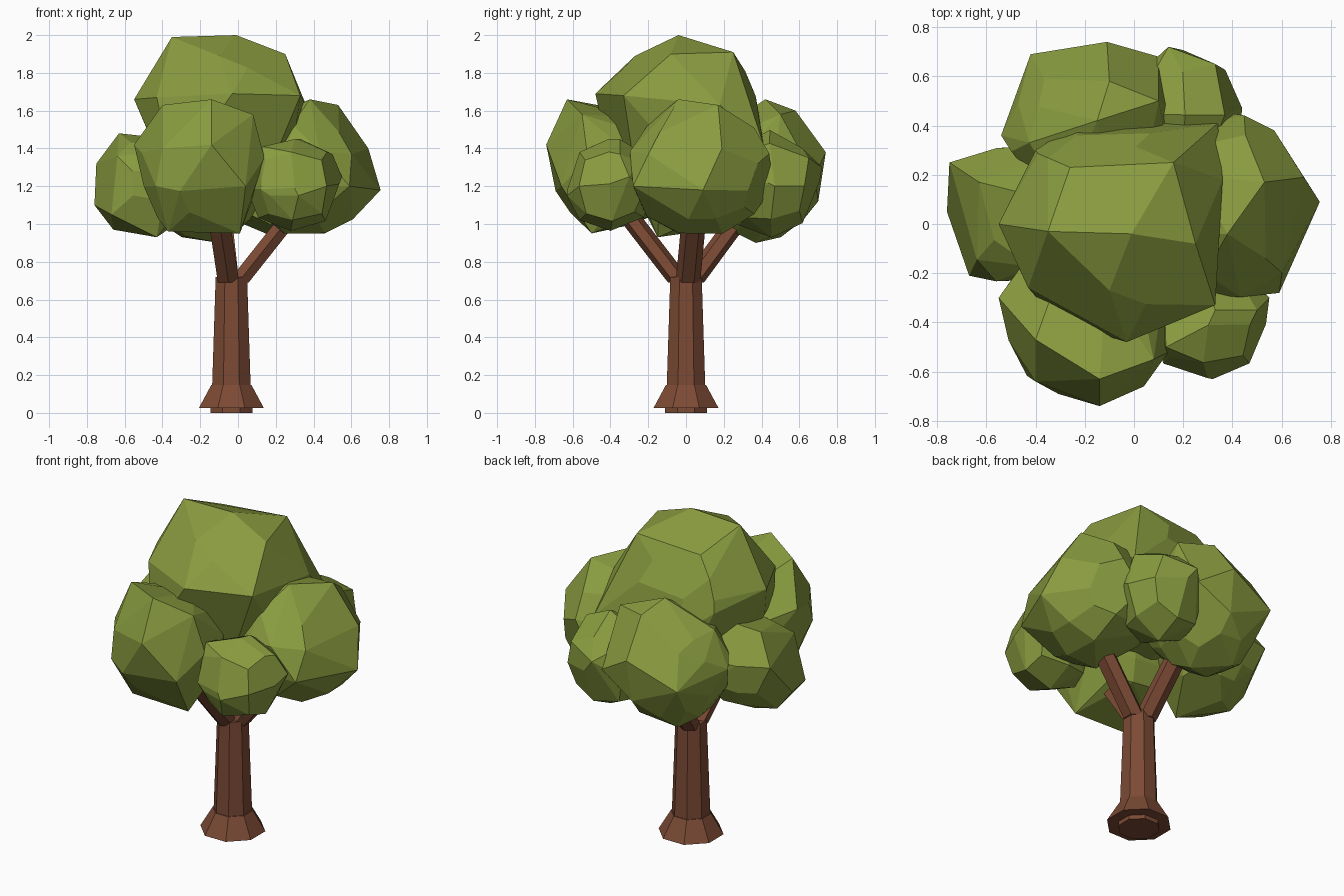
import bpy, bmesh, math, random
from mathutils import Vector

if "Cube" in bpy.data.objects:
    bpy.data.objects.remove(bpy.data.objects["Cube"])


def material(name, rgb):
    m = bpy.data.materials.new(name)
    m.use_nodes = True
    m.diffuse_color = (*rgb, 1)
    bsdf = m.node_tree.nodes["Principled BSDF"]
    bsdf.inputs["Base Color"].default_value = (*rgb, 1)
    bsdf.inputs["Roughness"].default_value = 0.9
    return m


leaf = material("leaf green", (0.25, 0.33, 0.05))
bark = material("bark brown", (0.2, 0.069, 0.035))


def finish(name, bm, mat):
    bmesh.ops.recalc_face_normals(bm, faces=bm.faces)
    mesh = bpy.data.meshes.new(name)
    bm.to_mesh(mesh)
    bm.free()
    mesh.materials.append(mat)
    obj = bpy.data.objects.new(name, mesh)
    bpy.context.collection.objects.link(obj)
    return obj


def tube(name, rings, sides):
    """Faceted tube through (centre, radius) rings, capped at both ends."""
    bm = bmesh.new()
    loops = []
    for centre, r in rings:
        turn = [math.tau * (i + 0.5) / sides for i in range(sides)]
        loops.append([bm.verts.new(Vector(centre) + Vector((r * math.cos(a), r * math.sin(a), 0)))
                      for a in turn])
    for low, high in zip(loops, loops[1:]):
        for i in range(sides):
            j = (i + 1) % sides
            bm.faces.new((low[i], low[j], high[j], high[i]))
    bm.faces.new(loops[0][::-1])
    bm.faces.new(loops[-1])
    return finish(name, bm, bark)


def foliage(name, low, high, corners, cuts, seed):
    """Chunky faceted clump: a rough ball in the box low-high, pulled out to a few corners."""
    rng = random.Random(seed)
    low, high = Vector(low), Vector(high)
    middle, half = (low + high) / 2, (high - low) / 2
    bm = bmesh.new()
    bmesh.ops.create_cube(bm, size=2)
    bmesh.ops.subdivide_edges(bm, edges=bm.edges[:], cuts=cuts, use_grid_fill=True)
    for v in bm.verts:
        jitter = Vector([rng.uniform(-0.07, 0.07) for _ in range(3)])
        v.co = middle + (v.co.normalized() + jitter) * half
    for corner in corners:
        bm.verts.new(corner)
    # Keep only the outer hull so every facet is flat, then merge shallow ones
    bmesh.ops.delete(bm, geom=bm.faces[:] + bm.edges[:], context='EDGES_FACES')
    bmesh.ops.convex_hull(bm, input=bm.verts[:])
    bmesh.ops.delete(bm, geom=[v for v in bm.verts if not v.link_faces], context='VERTS')
    bmesh.ops.dissolve_limit(bm, angle_limit=math.radians(12),
                             verts=bm.verts[:], edges=bm.edges[:])
    return finish(name, bm, leaf)


# Trunk and flared root collar
cx = -0.035
tube("trunk", [((cx, 0, 0.1), 0.112), ((cx, 0, 0.15), 0.11), ((cx, 0, 0.72), 0.09)], 8)
tube("root_collar", [((cx, 0, 0), 0.12), ((cx, 0, 0.025), 0.12),
                     ((cx, 0, 0.026), 0.186), ((cx, 0, 0.148), 0.115)], 8)

# Three branches spreading from the top of the trunk
for name, start, end in (("left_branch", (0.0, 0.01, 0.69), (0.42, 0.06, 1.22)),
                         ("front_branch", (-0.05, -0.03, 0.69), (-0.13, -0.44, 1.22)),
                         ("back_branch", (-0.05, 0.03, 0.69), (-0.11, 0.42, 1.22))):
    tube(name, [(start, 0.065), (end, 0.065)], 6)

# Foliage clumps
foliage("crown_foliage", (-0.5, -0.43, 1.18), (0.35, 0.43, 1.93),
        [(-0.35, -0.03, 1.99), (-0.01, -0.04, 2), (0.16, 0.25, 1.91), (0.25, -0.08, 1.9),
         (-0.1, -0.27, 1.89), (-0.26, 0.23, 1.88), (-0.03, -0.48, 1.69), (0.33, -0.33, 1.68),
         (-0.43, -0.26, 1.67), (-0.55, 0, 1.66), (0.36, 0.18, 1.63), (0.34, 0.41, 1.42),
         (-0.4, 0.3, 1.58)], 2, 1)
foliage("front_foliage", (-0.53, -0.7, 0.95), (0.13, -0.06, 1.6),
        [(-0.4, -0.47, 1.63), (-0.14, -0.63, 1.66), (-0.14, -0.74, 1.42), (-0.4, -0.64, 1.4),
         (-0.55, -0.3, 1.42), (0.08, -0.55, 1.58), (0.14, -0.52, 1.35), (-0.37, -0.5, 0.96),
         (0.01, -0.5, 0.95), (0.04, -0.66, 1.2)], 2, 2)
foliage("left_foliage", (0, -0.31, 0.94), (0.7, 0.46, 1.61),
        [(0.53, 0.17, 1.63), (0.38, -0.04, 1.66), (0.57, 0.38, 1.32), (0.755, 0.09, 1.18),
         (0.59, -0.28, 1.2), (0.69, 0.19, 1.4), (0.61, -0.05, 1.44), (0.57, 0.05, 1.0),
         (0.33, 0.46, 1.2)], 2, 3)
foliage("right_foliage", (-0.74, -0.25, 0.96), (-0.2, 0.33, 1.47),
        [(-0.75, 0.25, 1.32), (-0.76, 0.05, 1.1), (-0.63, 0.17, 1.48), (-0.67, -0.21, 1.05),
         (-0.66, 0.05, 0.97), (-0.43, -0.15, 0.93)], 2, 4)
foliage("back_foliage", (-0.52, 0.06, 0.92), (0.18, 0.71, 1.6),
        [(-0.42, 0.69, 1.25), (-0.11, 0.74, 1.38), (0.1, 0.68, 1.25), (-0.1, 0.58, 1.6),
         (0.1, 0.5, 1.58), (-0.15, 0.42, 1.66), (-0.54, 0.36, 1.3), (-0.1, 0.37, 0.9),
         (-0.12, 0.7, 1.12)], 2, 5)
foliage("small_front_foliage", (0.05, -0.62, 0.95), (0.54, -0.17, 1.44),
        [(0.32, -0.63, 1.15), (0.48, -0.52, 1.2), (0.33, -0.35, 1.45), (0.55, -0.3, 1.25),
         (0.13, -0.5, 1.41), (0.17, -0.58, 1.15), (0.5, -0.35, 1.37)], 1, 6)
foliage("small_back_foliage", (-0.04, 0.21, 0.93), (0.43, 0.69, 1.49),
        [(0.14, 0.72, 1.3), (0.33, 0.65, 1.35), (0.44, 0.47, 1.2), (0.33, 0.6, 1.07)], 1, 7)
